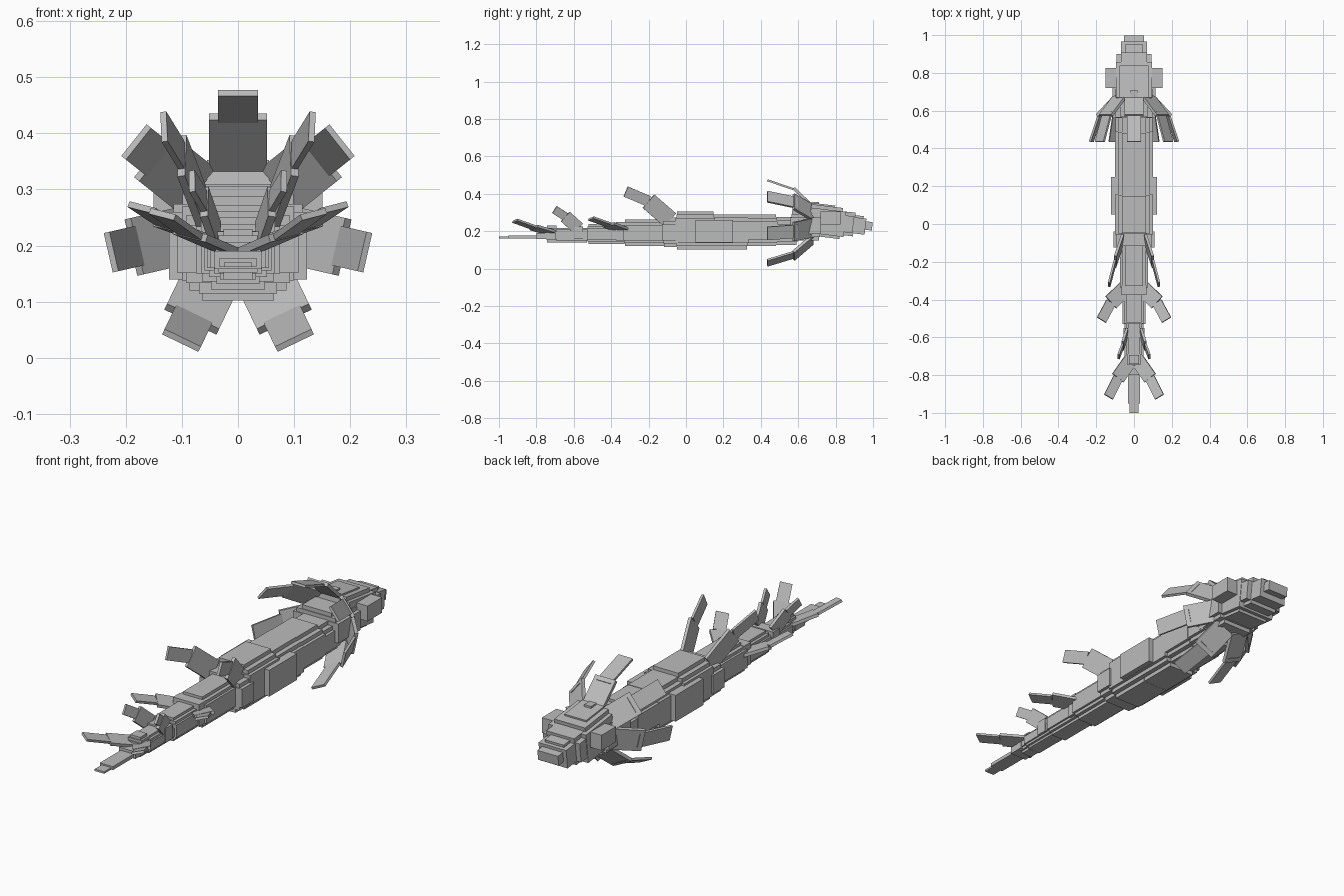
import bpy, bmesh, math
from mathutils import Vector, Matrix

if "Cube" in bpy.data.objects:
    bpy.data.objects.remove(bpy.data.objects["Cube"])

grey = bpy.data.materials.new("plain grey")
grey.diffuse_color = (0.5, 0.5, 0.5, 1)
grey.use_nodes = True
grey.node_tree.nodes["Principled BSDF"].inputs["Base Color"].default_value = grey.diffuse_color


def make(name, bm):
    bmesh.ops.recalc_face_normals(bm, faces=bm.faces)
    me = bpy.data.meshes.new(name)
    bm.to_mesh(me)
    bm.free()
    me.materials.append(grey)
    ob = bpy.data.objects.new(name, me)
    bpy.context.collection.objects.link(ob)


def add_box(bm, hx, y0, y1, z0, z1, x=0, tilt=0):
    """Box of half width hx; tilt drops the +y end."""
    m = (Matrix.Translation((x, (y0 + y1) / 2, (z0 + z1) / 2))
         @ Matrix.Rotation(-tilt, 4, 'X')
         @ Matrix.Diagonal((2 * hx, y1 - y0, z1 - z0, 1)))
    bmesh.ops.create_cube(bm, size=1, matrix=m)


def add_plate(bm, p, q, side, width, thick):
    """Flat plate from p to q, its width lying along 'side'."""
    p, q = Vector(p), Vector(q)
    d = (q - p).normalized()
    s = Vector(side)
    s = (s - d * s.dot(d)).normalized()
    n = d.cross(s)
    m = Matrix((s * width, d * (q - p).length, n * thick)).transposed().to_4x4()
    m.translation = (p + q) / 2
    bmesh.ops.create_cube(bm, size=1, matrix=m)


def segment(name, hx, y0, y1, z0, z1, step=0.018):
    """Body segment with a stepped, rounded cross-section."""
    bm = bmesh.new()
    add_box(bm, hx, y0, y1, z0 + 2 * step, z1 - 2 * step)
    add_box(bm, hx * 0.86, y0 + .004, y1 - .004, z0 + step, z1 - step)
    add_box(bm, hx * 0.64, y0 + .008, y1 - .008, z0, z1)
    make(name, bm)


# body, from the neck back to the tail root
segment("neck", .115, .56, .72, .15, .31)
segment("shoulder", .098, .46, .60, .125, .275)
segment("chest_front", .10, .30, .49, .12, .288)
segment("chest", .10, .14, .335, .102, .29)
segment("belly", .10, -.055, .155, .102, .306)
segment("hip", .108, -.125, -.04, .115, .272)
segment("loin", .075, -.335, -.09, .122, .262, .014)
segment("rear_body", .06, -.53, -.32, .132, .238, .012)
segment("tail_root", .05, -.70, -.52, .14, .218, .010)
segment("tail_knob", .04, -.75, -.685, .14, .23, .012)

# raised side panels on the body
bm = bmesh.new()
add_box(bm, .123, .05, .25, .14, .26)
make("side_panels", bm)
bm = bmesh.new()
add_box(bm, .066, -.375, -.325, .15, .25)
add_box(bm, .055, -.60, -.55, .16, .225)
make("fin_sockets", bm)

# flat tail blade in thinning steps
bm = bmesh.new()
add_box(bm, .042, -.80, -.73, .158, .19)
add_box(bm, .033, -.95, -.78, .162, .178)
add_box(bm, .024, -1.0, -.93, .162, .171)
make("tail_blade", bm)

# head, tapering and tipping down towards the snout
bm = bmesh.new()
t = math.radians(7)
add_box(bm, .095, .66, .85, .18, .315, tilt=t)
add_box(bm, .078, .66, .83, .168, .335, tilt=t)
add_box(bm, .055, .66, .79, .20, .345, tilt=t)
make("skull", bm)
bm = bmesh.new()
add_box(bm, .093, .80, .895, .195, .285, tilt=t)
add_box(bm, .07, .80, .90, .178, .305, tilt=t)
make("face", bm)
bm = bmesh.new()
add_box(bm, .07, .88, .96, .186, .272, tilt=t)
add_box(bm, .048, .87, .945, .19, .285, tilt=t)
make("muzzle", bm)
bm = bmesh.new()
add_box(bm, .052, .94, .996, .207, .252, tilt=t)
make("snout_tip", bm)
bm = bmesh.new()
add_box(bm, .018, .67, .71, .32, .357)
make("head_crest", bm)
bm = bmesh.new()
for s in (-1, 1):
    add_box(bm, .035, .72, .825, .235, .305, x=s * .116)
make("cheek_plates", bm)

# mane: seven two-part fins in a ring around the neck
for i in range(7):
    a = math.pi / 2 + i * math.tau / 7
    side = (-math.sin(a), 0, math.cos(a))

    def ring(r, y):
        return (r * math.cos(a), y, .24 + r * math.sin(a))
    bm = bmesh.new()
    add_plate(bm, ring(.095, .675), ring(.19, .575), side, .103, .016)
    add_plate(bm, ring(.178, .595), ring(.232, .435), side, .072, .011)
    make("mane_fin_%d" % (i + 1), bm)

# paired rear fins: three path points, width direction, two widths
fins = {
    "back_fin": ([(.062, -.085, .26), (.10, -.20, .36), (.132, -.322, .412)],
                 (0, .55, .83), .095, .058),
    "side_fin": ([(.04, -.335, .205), (.122, -.415, .235), (.172, -.508, .268)],
                 (.85, .5, .22), .085, .056),
    "tail_back_fin": ([(.038, -.575, .215), (.06, -.645, .278), (.082, -.703, .315)],
                      (0, .6, .8), .07, .045),
    "tail_side_fin": ([(.015, -.715, .19), (.085, -.815, .22), (.135, -.915, .256)],
                      (.85, .5, .22), .075, .053),
}
for name, (path, side, w0, w1) in fins.items():
    for tag, s in (("right", 1), ("left", -1)):
        a, b, c = [(s * x, y, z) for x, y, z in path]
        sd = (s * side[0], side[1], side[2])
        bm = bmesh.new()
        add_plate(bm, a, b, sd, w0, .014)
        add_plate(bm, b, c, sd, w1, .011)
        make(name + "_" + tag, bm)
